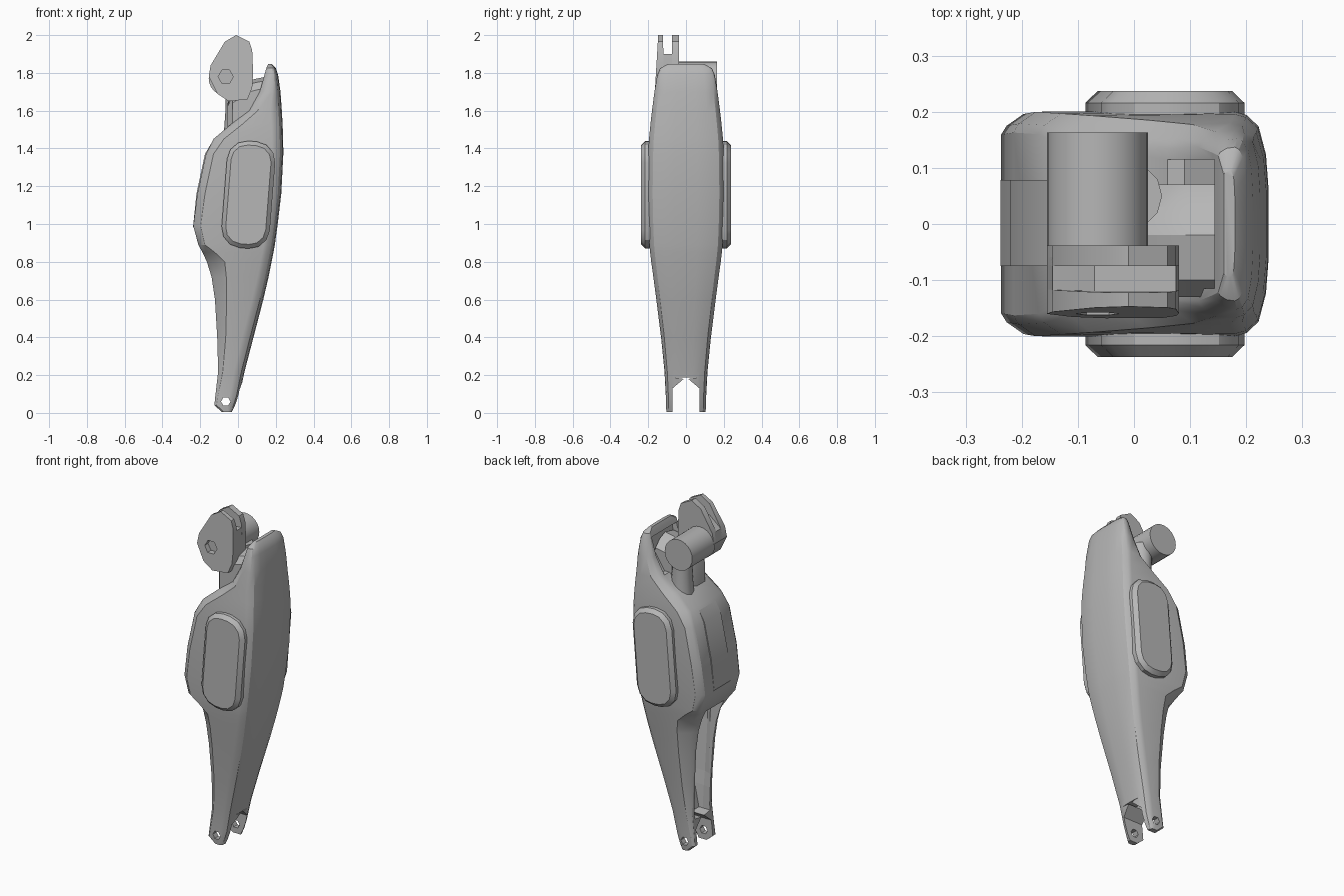
import bpy, bmesh, math

cube = bpy.data.objects.get("Cube")
if cube:
    bpy.data.objects.remove(cube, do_unlink=True)

grey = bpy.data.materials.new("mid grey")
grey.use_nodes = True
grey.diffuse_color = (0.47, 0.47, 0.47, 1)
grey.node_tree.nodes["Principled BSDF"].inputs["Base Color"].default_value = grey.diffuse_color


def loft(name, rings):
    """Closed skin through rings that have equal point counts."""
    bm = bmesh.new()
    loops = [[bm.verts.new(p) for p in ring] for ring in rings]
    n = len(loops[0])
    for a, b in zip(loops, loops[1:]):
        for i in range(n):
            j = (i + 1) % n
            bm.faces.new((a[i], a[j], b[j], b[i]))
    bm.faces.new(loops[0])
    bm.faces.new(loops[-1])
    bmesh.ops.recalc_face_normals(bm, faces=bm.faces)
    mesh = bpy.data.meshes.new(name)
    bm.to_mesh(mesh)
    bm.free()
    mesh.materials.append(grey)
    ob = bpy.data.objects.new(name, mesh)
    bpy.context.collection.objects.link(ob)
    return ob


def prism(name, outline, y0, y1):
    """Outline in x and z, extruded along y."""
    return loft(name, [[(x, y, z) for x, z in outline] for y in (y0, y1)])


def disc(cx, cz, r, sides):
    return [(cx + r * math.cos(math.tau * i / sides), cz + r * math.sin(math.tau * i / sides))
            for i in range(sides)]


def cut(ob, cutter):
    cutter.hide_render = True
    cutter.hide_set(True)
    cutter.display_type = 'WIRE'
    mod = ob.modifiers.new(cutter.name, 'BOOLEAN')
    mod.operation = 'DIFFERENCE'
    mod.solver = 'EXACT'
    mod.object = cutter


def mirrored(half, z):
    return [(x, y, z) for x, y in half] + [(x, -y, z) for x, y in reversed(half)]


def hull_ring(z, x0, x1, w, c):
    """Rounded at the outer side (x1), chamfered by c at the inner side (x0)."""
    d = x1 - x0
    r = min(0.06, d * 0.4)
    c = min(c, d * 0.35)
    half = [(x1, w * 0.3), (x1 - r * 0.08, w * 0.62), (x1 - r * 0.3, w * 0.87),
            (x1 - r * 0.65, w * 0.97), (x1 - r, w),
            (x0 + c, w * 0.985), (x0 + c * 0.25, w - c * 0.6), (x0, w - c)]
    return mirrored(half, z)


# Main hull: forked legs, bulging body and tall outer shell: z, x0, x1, half width, chamfer
hull = loft("hull", [hull_ring(*r) for r in (
    (0.005, -0.085, -0.03, 0.103, 0.01),
    (0.04, -0.125, -0.01, 0.107, 0.012),
    (0.09, -0.12, 0.007, 0.107, 0.015),
    (0.22, -0.105, 0.035, 0.114, 0.025),
    (0.4, -0.11, 0.082, 0.132, 0.045),
    (0.6, -0.122, 0.134, 0.157, 0.062),
    (0.72, -0.14, 0.162, 0.173, 0.078),
    (0.8, -0.165, 0.178, 0.184, 0.095),
    (0.85, -0.188, 0.188, 0.19, 0.065),
    (0.89, -0.21, 0.195, 0.194, 0.035),
    (0.99, -0.237, 0.209, 0.199, 0.04),
    (1.16, -0.215, 0.229, 0.203, 0.04),
    (1.37, -0.17, 0.24, 0.2, 0.04),
    (1.45, -0.13, 0.239, 0.196, 0.055),
    (1.53, -0.035, 0.236, 0.188, 0.06),
    (1.6, 0.06, 0.232, 0.18, 0.045),
    (1.7, 0.115, 0.225, 0.167, 0.03),
    (1.79, 0.14, 0.212, 0.152, 0.025),
    (1.825, 0.15, 0.2, 0.137, 0.015),
    (1.847, 0.16, 0.18, 0.095, 0.01))])


# Hollow between the legs: cuts right through at the fork ends, then only from the inner side
def hollow_ring(z, xb, w, lip):
    return mirrored([(xb, w), (-0.06, w), (-0.1, w - lip), (-0.5, w - lip)], z)


cut(hull, loft("leg_hollow", [hollow_ring(*r) for r in (
    (-0.1, 0.3, 0.072, 0.0), (0.13, 0.3, 0.071, 0.0), (0.18, 0.3, 0.012, 0.0),
    (0.188, -0.035, 0.07, 0.0), (0.32, 0.0, 0.08, 0.008), (0.4, 0.035, 0.09, 0.015),
    (0.7, 0.11, 0.115, 0.033), (0.85, 0.12, 0.12, 0.035))]))

cut(hull, prism("pin_hole", disc(-0.065, 0.06, 0.025, 6), -0.3, 0.3))

# Scoop behind the upper shell rim
scoop = [(-0.1, 1.6), (0.09, 1.6), (0.155, 1.7), (0.172, 1.79), (0.1, 1.82), (-0.1, 1.9)]
cut(hull, prism("shell_scoop", scoop, -0.115, 0.115))

# Raised panel on the inner face
panel = [(-0.2, 0.92), (-0.238, 0.985), (-0.22, 1.16), (-0.175, 1.37), (-0.14, 1.43), (-0.1, 1.4), (-0.1, 0.95)]
face_panel = prism("face_panel", panel, -0.075, 0.078)


# Side pads: long rounded plates with a bevelled rim, leaning slightly outwards
def pad_outline(inset):
    w, h, r = 0.128 - inset, 0.284 - inset, 0.105 - inset
    lean = math.radians(4.5)
    pts = []
    for k, (sx, sz) in enumerate(((1, 1), (-1, 1), (-1, -1), (1, -1))):
        for i in range(4):
            a = math.pi / 2 * (k + i / 3)
            pts.append((sx * (w - r) + r * math.cos(a), sz * (h - r) + r * math.sin(a)))
    return [(0.055 + x * math.cos(lean) + z * math.sin(lean),
             1.155 + z * math.cos(lean) - x * math.sin(lean)) for x, z in pts]


pads = []
for side, name in ((-1, "front_pad"), (1, "back_pad")):
    pads.append(loft(name, [[(x, side * y, z) for x, z in pad_outline(i)]
                            for y, i in ((0.15, 0), (0.216, 0), (0.237, 0.022))]))

# Neck joining the head to the body and shell, rounded towards its ends
neck_side = [(-0.055, 1.48), (-0.055, 1.64), (-0.03, 1.7), (0.06, 1.76),
             (0.1, 1.77), (0.15, 1.78), (0.17, 1.7), (0.15, 1.48)]
neck = loft("neck", [[(max(x, x0), y, z - drop) for x, z in neck_side]
                     for y, x0, drop in ((-0.13, -0.03, 0.06), (-0.1, -0.055, 0.02),
                                         (-0.02, -0.055, 0.0), (0.03, -0.03, 0.02),
                                         (0.07, 0.02, 0.06))])

# Head: two upright lugs, a lower bridge and a round barrel
lug = [(-0.155, 1.78), (-0.145, 1.84), (-0.07, 1.965), (-0.01, 2.0), (0.06, 1.965), (0.075, 1.92),
       (0.08, 1.8), (0.075, 1.72), (0.05, 1.66), (-0.05, 1.65), (-0.11, 1.69)]
front_lug = loft("front_lug", [[(x, y + (z - 1.65) * s, z) for x, z in lug]
                               for y, s in ((-0.168, 0.06), (-0.112, -0.03))])
rear_lug = prism("rear_lug", lug, -0.075, -0.038)
bridge = prism("head_bridge", [(x, min(z, 1.9)) for x, z in lug if z < 1.93 or x < -0.05], -0.125, -0.06)
cut(front_lug, prism("lug_hole", disc(-0.065, 1.78, 0.04, 6), -0.3, -0.13))
barrel = prism("head_barrel", disc(-0.065, 1.77, 0.09, 24), -0.05, 0.163)

# Short stem under the barrel
stem = loft("barrel_stem", [[(x, y, z) for x, y in disc(-0.01, 0.05, r, 12)]
                            for z, r in ((1.48, 0.065), (1.62, 0.055), (1.75, 0.06))])

# Smooth shading with sharp creases kept
for ob in [hull, face_panel, neck, front_lug, rear_lug, bridge, barrel, stem] + pads:
    bpy.ops.object.select_all(action='DESELECT')
    ob.select_set(True)
    bpy.context.view_layer.objects.active = ob
    bpy.ops.object.shade_smooth_by_angle(angle=math.radians(30))
